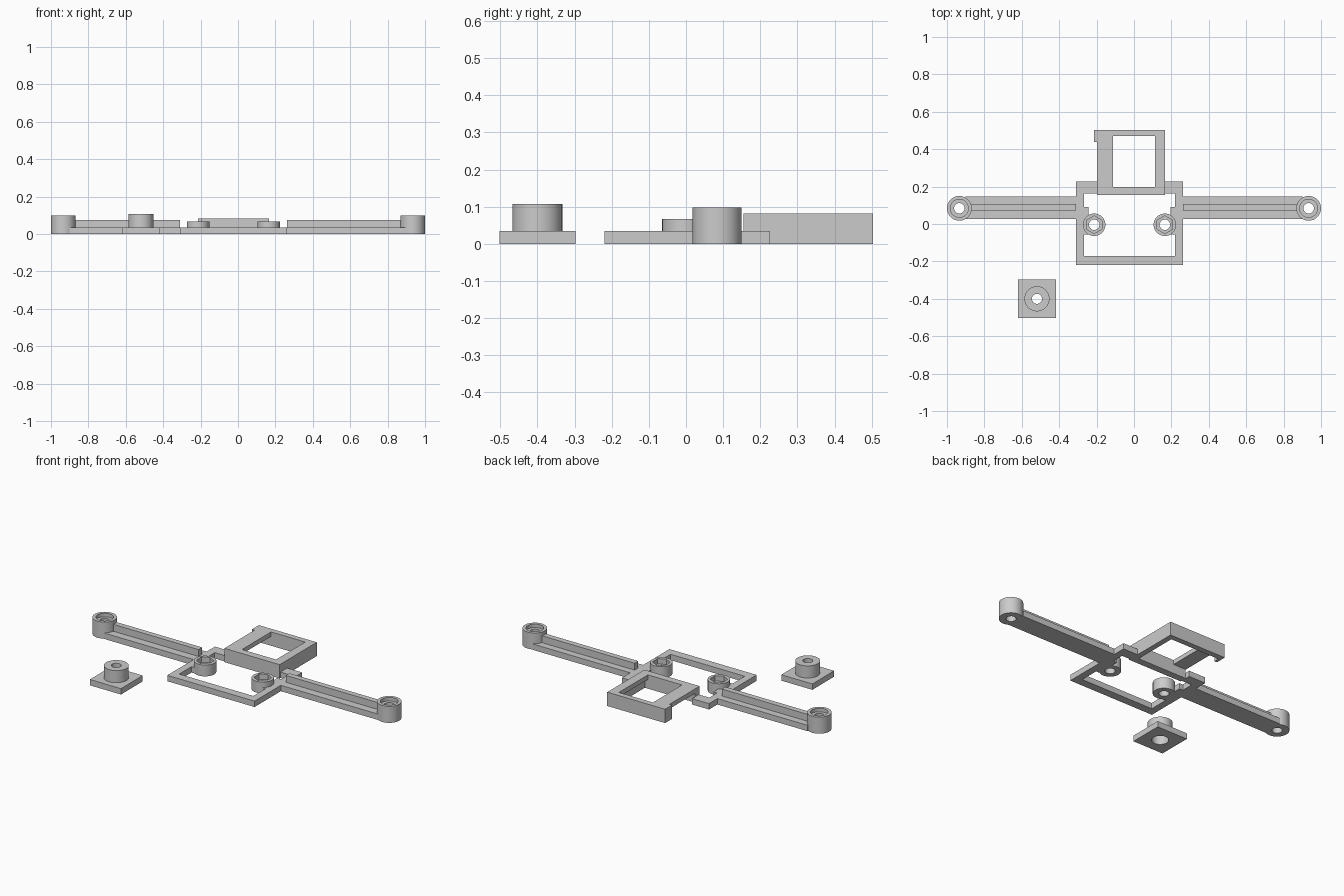
import bpy, bmesh, math

cube = bpy.data.objects.get("Cube")
if cube:
    bpy.data.objects.remove(cube)

grey = bpy.data.materials.new("plain_grey")
grey.use_nodes = True
grey.diffuse_color = (0.6, 0.6, 0.6, 1)
grey.node_tree.nodes["Principled BSDF"].inputs["Base Color"].default_value = (0.6, 0.6, 0.6, 1)


def finish(bm, name, smooth=False):
    bmesh.ops.recalc_face_normals(bm, faces=bm.faces)
    mesh = bpy.data.meshes.new(name)
    bm.to_mesh(mesh)
    bm.free()
    mesh.materials.append(grey)
    obj = bpy.data.objects.new(name, mesh)
    bpy.context.collection.objects.link(obj)
    if smooth:
        bpy.ops.object.select_all(action='DESELECT')
        obj.select_set(True)
        bpy.context.view_layer.objects.active = obj
        bpy.ops.object.shade_smooth_by_angle(angle=math.radians(30))
    return obj


def boxes(name, *spans):
    """Each span is x0, x1, y0, y1, z0, z1."""
    bm = bmesh.new()
    for x0, x1, y0, y1, z0, z1 in spans:
        verts = bmesh.ops.create_cube(bm, size=1)["verts"]
        for v in verts:
            v.co.x = x1 if v.co.x > 0 else x0
            v.co.y = y1 if v.co.y > 0 else y0
            v.co.z = z1 if v.co.z > 0 else z0
    return finish(bm, name)


def stretch(sides, a):
    """Radius factor that turns a circle into a regular polygon."""
    if not sides:
        return 1
    step = math.tau / sides
    return 1 / math.cos((a + step / 2) % step - step / 2)


def turned(name, x, y, profile, n=48):
    """Revolve a closed profile of (radius, height, polygon sides)."""
    bm = bmesh.new()
    rings = []
    for r, z, sides in profile:
        ring = []
        for i in range(n):
            a = math.tau * i / n
            s = r * stretch(sides, a)
            ring.append(bm.verts.new((x + s * math.cos(a), y + s * math.sin(a), z)))
        rings.append(ring)
    for k, low in enumerate(rings):
        high = rings[(k + 1) % len(rings)]
        for i in range(n):
            j = (i + 1) % n
            bm.faces.new((low[i], low[j], high[j], high[i]))
    return finish(bm, name, True)


T = 0.035      # base thickness
H = 0.082      # bracket height
L, R = -0.31, 0.263   # outer sides of the frame

# Open rectangular frame
boxes("frame",
      (L, L + 0.043, -0.22, 0.226, 0, T),
      (R - 0.043, R, -0.22, 0.226, 0, T),
      (L + 0.043, R - 0.043, -0.22, -0.17, 0, T),
      (L + 0.043, -0.198, 0.163, 0.226, 0, T),
      (0.165, R - 0.043, 0.163, 0.226, 0, T))

# Arms with a central rib, ending in recessed cups
for side, edge, tag in ((-1, L, "right"), (1, R, "left")):
    tip = side * 0.9
    boxes(tag + "_arm", (min(edge, tip), max(edge, tip), 0.026, 0.148, 0, T))
    tip = side * 0.88
    boxes(tag + "_arm_rib", (min(edge, tip), max(edge, tip), 0.073, 0.106, T, 0.076))
    turned(tag + "_end_cup", side * 0.934, 0.084,
           [(0.028, 0, 0), (0.066, 0, 0), (0.066, 0.098, 0),
            (0.048, 0.098, 0), (0.048, 0.077, 0), (0.028, 0.077, 0)])

# Bosses with hexagonal pockets, tied to the frame by tabs
for x, tag in ((-0.213, "right"), (0.165, "left")):
    turned(tag + "_boss", x, -0.004,
           [(0.028, 0, 0), (0.06, 0, 0), (0.06, 0.067, 0),
            (0.041, 0.067, 6), (0.041, T, 6), (0.028, T, 0)])
boxes("boss_tabs",
      (L + 0.043, -0.243, -0.055, 0.09, 0, T),
      (0.195, R - 0.043, -0.055, 0.09, 0, T))

# Raised bracket, open below and on one side
boxes("bracket",
      (-0.198, 0.165, 0.155, 0.197, 0, H),
      (-0.198, 0.165, 0.47, 0.503, 0, H),
      (0.132, 0.165, 0.197, 0.47, 0, H),
      (0.112, 0.132, 0.197, 0.47, 0.055, H),
      (-0.198, -0.112, 0.197, 0.47, 0.055, H))
boxes("bracket_hook", (-0.215, -0.198, 0.438, 0.503, 0, H))

# Separate square foot with a hollow stud
turned("square_foot", -0.519, -0.4,
       [(0.046, 0, 0), (0.102, 0, 4), (0.102, T, 4), (0.067, T, 0),
        (0.067, 0.107, 0), (0.027, 0.107, 0), (0.027, 0.07, 0), (0.046, 0.07, 0)])
